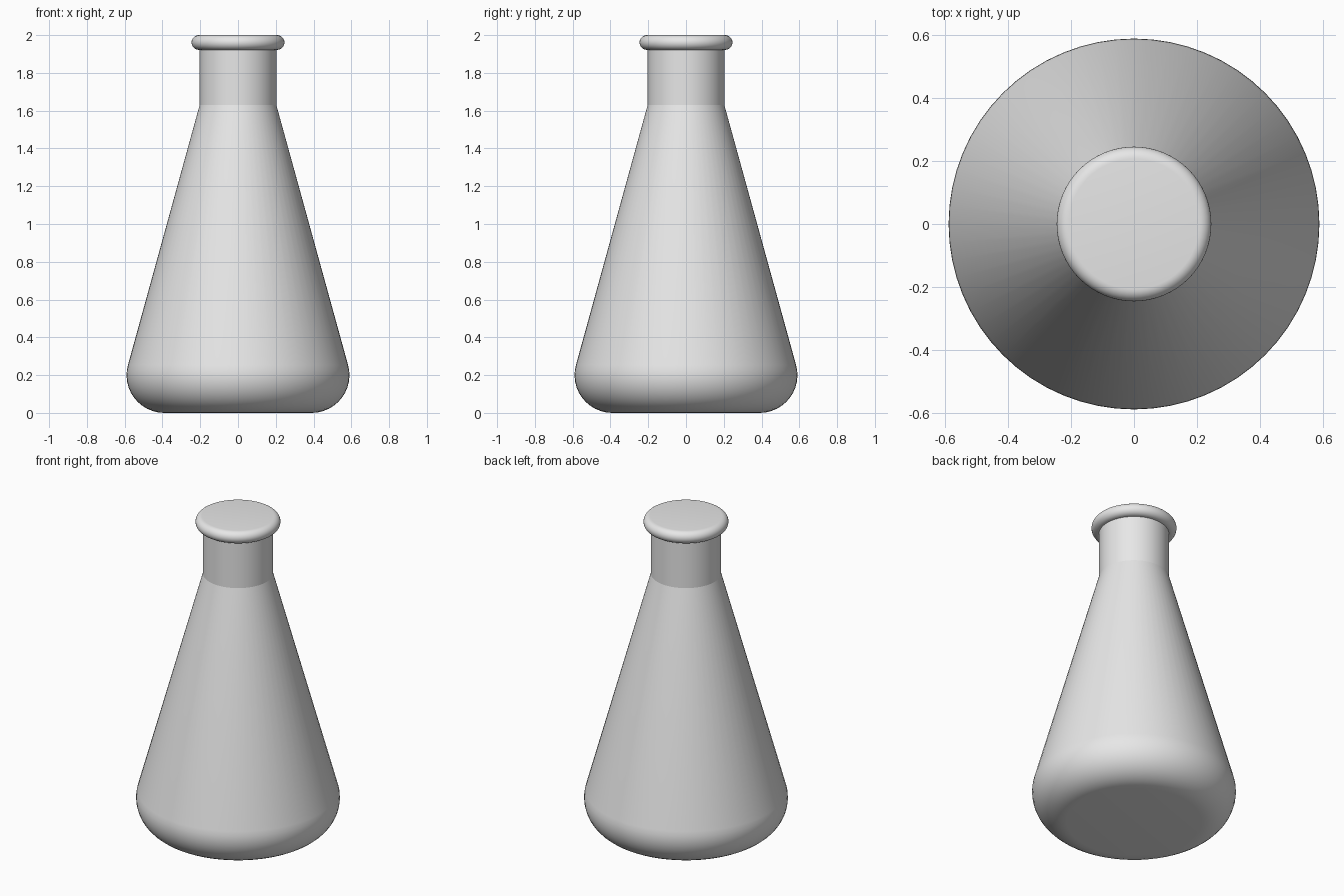
import bpy
import bmesh
from math import sin, cos, pi, radians

cube = bpy.data.objects.get("Cube")
if cube:
    bpy.data.objects.remove(cube, do_unlink=True)

SEGMENTS = 64

grey = bpy.data.materials.new("light_grey")
grey.use_nodes = True
grey.diffuse_color = (0.8, 0.8, 0.8, 1)
grey.node_tree.nodes["Principled BSDF"].inputs["Base Color"].default_value = (0.8, 0.8, 0.8, 1)


def arc(r, z, radius, start, end, steps):
    """Profile points on an arc, angles in degrees from horizontal."""
    angles = [radians(start + (end - start) * i / steps) for i in range(steps + 1)]
    return [(r + radius * cos(a), z + radius * sin(a)) for a in angles]


def lathe(name, profile):
    """Spin an open (radius, height) profile into a solid with capped ends."""
    bm = bmesh.new()
    rings = []
    for r, z in profile:
        rings.append([bm.verts.new((r * cos(2 * pi * i / SEGMENTS), r * sin(2 * pi * i / SEGMENTS), z))
                      for i in range(SEGMENTS)])
    for low, high in zip(rings, rings[1:]):
        for i in range(SEGMENTS):
            j = (i + 1) % SEGMENTS
            bm.faces.new((low[i], low[j], high[j], high[i]))
    bm.faces.new(reversed(rings[0]))
    bm.faces.new(rings[-1])
    mesh = bpy.data.meshes.new(name)
    bm.to_mesh(mesh)
    bm.free()
    mesh.materials.append(grey)
    obj = bpy.data.objects.new(name, mesh)
    bpy.context.collection.objects.link(obj)
    bpy.ops.object.select_all(action="DESELECT")
    obj.select_set(True)
    bpy.context.view_layer.objects.active = obj
    bpy.ops.object.shade_smooth_by_angle(angle=radians(14))
    return obj


# Rounded base, conical body and straight neck
lathe("flask_body", arc(0.39, 0.2, 0.2, -90, 15.4, 12) + [(0.203, 1.63), (0.203, 1.93)])

# Rounded rim closing the neck
lathe("rim", [(0.19, 1.922)] + arc(0.207, 1.961, 0.039, -90, 90, 14))
